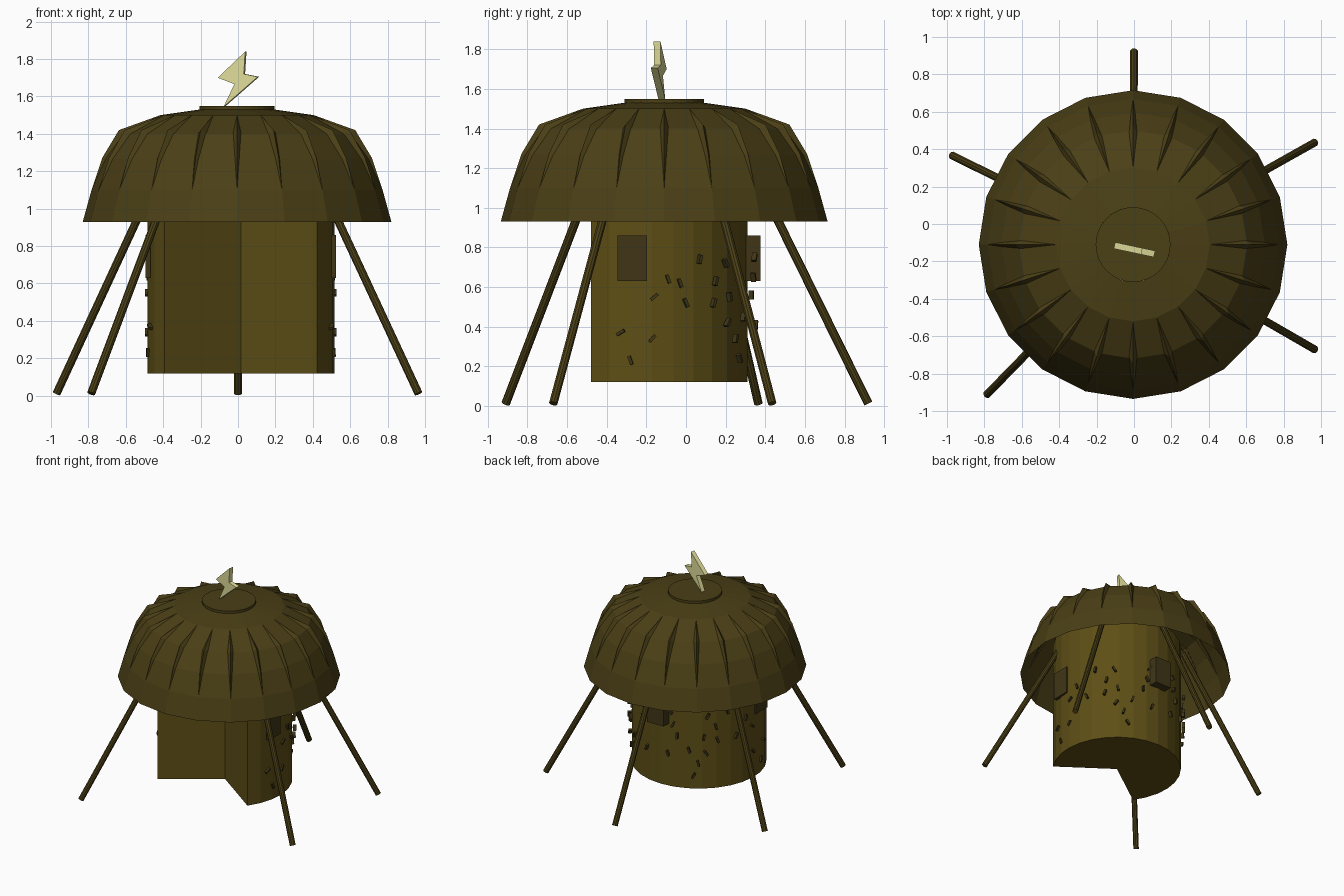
import bpy, bmesh, math
from mathutils import Vector, Matrix

if "Cube" in bpy.data.objects:
    bpy.data.objects.remove(bpy.data.objects["Cube"])

CX, CY = -0.005, -0.11      # roof centre
BX, BY = 0.015, -0.19       # body centre


def material(name, col):
    m = bpy.data.materials.new(name)
    m.diffuse_color = (*col, 1)
    m.use_nodes = True
    m.node_tree.nodes["Principled BSDF"].inputs["Base Color"].default_value = m.diffuse_color
    return m


roof_mat = material("roof_brown", (0.07, 0.05, 0.008))
wall_mat = material("wall_brown", (0.11, 0.077, 0.008))
chip_mat = material("dark_brown", (0.05, 0.036, 0.008))
bolt_mat = material("pale_yellow", (0.74, 0.72, 0.32))


def finish(bm, name, mat, fix=True):
    if fix:
        bmesh.ops.recalc_face_normals(bm, faces=bm.faces)
    me = bpy.data.meshes.new(name)
    bm.to_mesh(me)
    bm.free()
    me.materials.append(mat)
    ob = bpy.data.objects.new(name, me)
    bpy.context.collection.objects.link(ob)
    return ob


def prism(name, outline, vec, mat, matrix=Matrix()):
    bm = bmesh.new()
    f = bm.faces.new([bm.verts.new(p) for p in outline])
    r = bmesh.ops.extrude_face_region(bm, geom=[f])
    top = [v for v in r["geom"] if isinstance(v, bmesh.types.BMVert)]
    bmesh.ops.translate(bm, verts=top, vec=vec)
    bm.transform(matrix)
    return finish(bm, name, mat)


def box(bm, loc, size, rot=Matrix()):
    m = Matrix.Translation(loc) @ rot @ Matrix.Diagonal((*size, 1))
    bmesh.ops.create_cube(bm, size=1, matrix=m)


# Roof: hollow 20-sided dome, open underneath
N = 20
profile = [(0.825, 0.93), (0.778, 1.10), (0.705, 1.265), (0.61, 1.40), (0.41, 1.50), (0.2, 1.53)]
bm = bmesh.new()
rings = []
for r, z in profile:
    rings.append([bm.verts.new((CX + r * math.cos(2 * math.pi * i / N),
                                CY + r * math.sin(2 * math.pi * i / N), z)) for i in range(N)])
for a, b in zip(rings, rings[1:]):
    for i in range(N):
        j = (i + 1) % N
        bm.faces.new((a[i], a[j], b[j], b[i]))
finish(bm, "roof", roof_mat, fix=False)

# Roof folds: slim pointed ridges along the meridians
bm = bmesh.new()
fold = [(0.778, 1.10, 0, 0, 0), (0.705, 1.265, 0.016, 0.016, 0.006),
        (0.61, 1.40, 0.024, 0.022, 0.02), (0.41, 1.50, 0, 0, 0)]
for i in range(N):
    rot = Matrix.Translation((CX, CY, 0)) @ Matrix.Rotation(2 * math.pi * i / N, 4, 'Z')
    rows = [[bm.verts.new(rot @ Vector(p)) for p in
             ([(r, 0, z)] if w == 0 else
              [(r - 0.01, -w, z), (r + dr, 0, z + dz), (r - 0.01, w, z)])]
            for r, z, w, dr, dz in fold]
    for k in range(2):
        bm.faces.new((rows[0][0], rows[1][k + 1], rows[1][k]))
        bm.faces.new((rows[1][k], rows[1][k + 1], rows[2][k + 1], rows[2][k]))
        bm.faces.new((rows[2][k], rows[2][k + 1], rows[3][0]))
finish(bm, "roof_folds", roof_mat)

# Cap disc on top of the roof
disc = [(CX + 0.2 * math.cos(math.tau * i / 32), CY + 0.2 * math.sin(math.tau * i / 32), 1.52) for i in range(32)]
prism("roof_cap", disc, (0, 0, 0.03), roof_mat)

# Body: drum with a wedge cut out of the front
body = [(BX, BY, 0.12)]
for i in range(21):
    a = math.radians(-35.5 + 251 * i / 20)
    body.append((BX + 0.5 * math.cos(a), BY + 0.5 * math.sin(a), 0.12))
prism("body", body, (0, 0, 1.1), wall_mat)

# Windows on both sides and the back
bm = bmesh.new()
for x in (-0.482, 0.512):
    box(bm, (x, -0.272, 0.745), (0.026, 0.148, 0.23))
box(bm, (BX, 0.335, 0.745), (0.148, 0.08, 0.23))
finish(bm, "windows", chip_mat)

# Wall chips: (y, z, tilt), mirrored left and right
chips = [(-0.16, 0.55, 50), (-0.09, 0.64, -20), (-0.03, 0.62, -20), (0, 0.52, -25), (-0.33, 0.37, 60),
         (-0.17, 0.34, 40), (-0.28, 0.23, -20), (0.07, 0.74, 10), (0.15, 0.63, 15), (0.14, 0.52, 20),
         (0.22, 0.55, -10), (0.21, 0.42, 35), (0.25, 0.34, 15), (0.27, 0.24, -30), (0.29, 0.45, 20),
         (0.2, 0.72, -30), (0.33, 0.56, 0), (0.35, 0.41, 20), (0.34, 0.65, -25), (0.345, 0.75, 35)]
bm = bmesh.new()
for side in (1, -1):
    for y, z, tilt in chips:
        s = (y - BY) / 0.55
        c = math.sqrt(max(0, 1 - s * s))
        rot = Matrix.Rotation(math.atan2(s, side * c), 4, 'Z') @ Matrix.Rotation(math.radians(-tilt * side), 4, 'X')
        box(bm, (BX + side * 0.5 * c, y, z), (0.025, 0.016, 0.045), rot)
finish(bm, "wall_chips", chip_mat)

# Five splayed legs leaning in under the roof
for n, (x, y) in enumerate([(0.965, 0.435), (0, 0.92), (-0.97, 0.365), (0.965, -0.67), (-0.785, -0.91)]):
    foot = Vector((x, y, 0.012))
    top = Vector((CX + (x - CX) * 0.43, CY + (y - CY) * 0.43, 1.2))
    d = top - foot
    bm = bmesh.new()
    bmesh.ops.create_cone(bm, cap_ends=True, segments=10, radius1=0.022, radius2=0.022, depth=d.length,
                          matrix=Matrix.Translation((foot + top) / 2) @ d.to_track_quat('Z', 'Y').to_matrix().to_4x4())
    finish(bm, f"leg_{n + 1}", roof_mat)

# Lightning bolt standing on the cap
bolt = [(-0.075, 1.545), (-0.016, 1.666), (-0.107, 1.70), (0.043, 1.84), (0.035, 1.72), (0.112, 1.705)]
prism("lightning_bolt", [(x, -0.0175, z) for x, z in bolt], (0, 0.035, 0), bolt_mat,
      Matrix.Translation((0, -0.137, 0)) @ Matrix.Rotation(math.radians(-12), 4, 'Z'))
